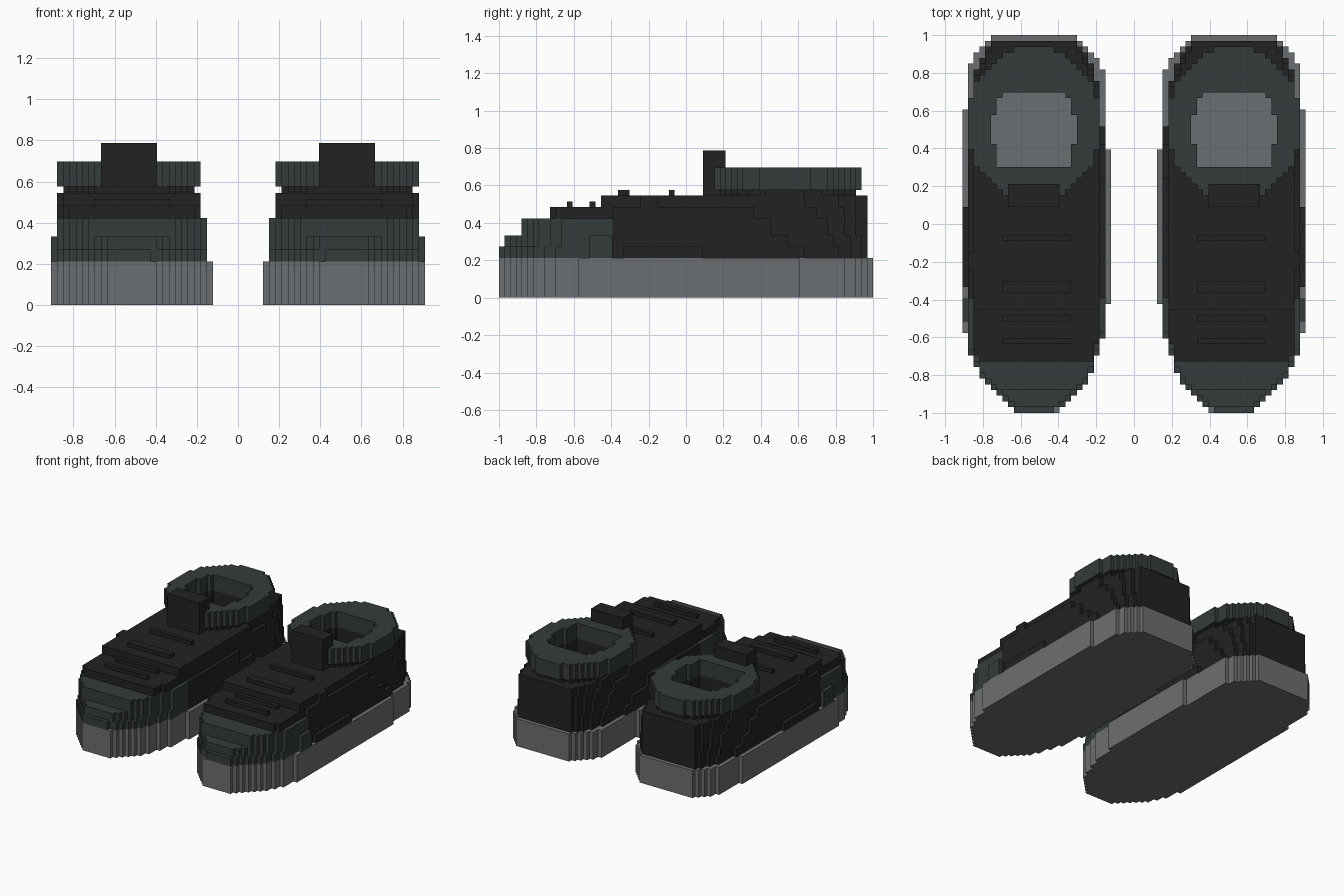
import bpy, bmesh, math

if "Cube" in bpy.data.objects:
    bpy.data.objects.remove(bpy.data.objects["Cube"])

U = 1 / 33  # one block


def material(name, rgb):
    m = bpy.data.materials.new(name)
    m.diffuse_color = (*rgb, 1)
    m.use_nodes = True
    m.node_tree.nodes["Principled BSDF"].inputs["Base Color"].default_value = m.diffuse_color
    return m


BLACK = material("black fabric", (0.016, 0.016, 0.016))
GREEN = material("dark grey green", (0.035, 0.044, 0.044))
GREY = material("grey rubber", (0.148, 0.157, 0.166))


def front(y, start, first, direction, last):
    """Edge position behind the toe; 'start' lists the row where each step begins."""
    n = sum(1 for s in start if y >= s) - 1
    x = first + direction * max(n, 0)
    return min(x, last) if direction > 0 else max(x, last)


def back(y, ends, first, direction):
    """Edge position ahead of the heel; 'ends' lists the row where each step ends."""
    return first + direction * sum(1 for e in ends if y >= e)


OUT_TOE = [-33, -32, -31, -30, -29, -28, -27, -25, -23, -19]
IN_TOE = [-33, -32, -31, -30, -29, -28, -26, -23, -20, -14]


def outline(y, shift, out_ends, in_ends, out_max=30, in_min=4):
    xo = min(front(y - shift, OUT_TOE, 21, 1, out_max), back(y, out_ends, 30, -1))
    xi = max(front(y - shift, IN_TOE, 13, -1, in_min), back(y, in_ends, 4, 1))
    return xi, xo


def in_hole(x, y):
    """Foot opening with stepped corners."""
    if 14 <= y < 19:
        return 10 <= x < 25
    return 11 <= x < 24 and 10 <= y < 23 and not (y == 22 and x in (11, 23))


def box(x0, x1, y0, y1, z0, z1):
    return {(x, y, z) for x in range(x0, x1) for y in range(y0, y1) for z in range(z0, z1)}


def ellipse(rx, ry, z0, z1):
    return {(x, y, z) for x in range(4, 31) for y in range(2, 33) for z in range(z0, z1)
            if ((x - 17) / rx) ** 2 + ((y - 17) / ry) ** 2 < 1 and not in_hole(x, y)}


def build(name, cells, mat):
    """Skin a set of blocks, merge flat faces, mirror to the other shoe."""
    bm = bmesh.new()
    verts = {}

    def vert(p):
        if p not in verts:
            verts[p] = bm.verts.new([c * U for c in p])
        return verts[p]

    for c in cells:
        for a in range(3):
            b, d = (a + 1) % 3, (a + 2) % 3
            for s in (0, 1):
                n = list(c)
                n[a] += 2 * s - 1
                if tuple(n) in cells:
                    continue
                quad = []
                for i, j in ((0, 0), (1, 0), (1, 1), (0, 1)):
                    p = list(c)
                    p[a] += s
                    p[b] += i
                    p[d] += j
                    quad.append(vert(tuple(p)))
                bm.faces.new(quad if s else quad[::-1])
    bmesh.ops.dissolve_limit(bm, angle_limit=math.radians(1), verts=bm.verts[:], edges=bm.edges[:])
    me = bpy.data.meshes.new(name)
    bm.to_mesh(me)
    bm.free()
    me.materials.append(mat)
    ob = bpy.data.objects.new(name, me)
    bpy.context.collection.objects.link(ob)
    ob.modifiers.new("other shoe", 'MIRROR').use_mirror_merge = False


# Sole
sole = set()
for y in range(-33, 33):
    xi, xo = outline(y, 0, [20, 28, 30, 31, 32], [13, 27, 29, 30, 31, 32])
    sole |= box(xi, xo, y, y + 1, 0, 7)
build("sole", sole, GREY)

# Upper: z range, first row, toe shift, outer limit, inner limit, heel step rows
LAYERS = [
    (7, 9, -33, 0, 29, 5, [-33, 21, 27, 29, 31], [-33, 17, 25, 28, 30, 31]),
    (9, 11, -32, 1, 29, 5, [-33, 18, 26, 29, 31], [-33, 14, 24, 28, 30, 31]),
    (11, 14, -29, 1, 29, 5, [-33, 15, 25, 28, 30], [-33, 8, 22, 27, 29, 31]),
    (14, 16, -24, 2, 29, 6, [-33, 12, 23, 28, 30], [-33, -33, 20, 26, 29, 31]),
    (16, 18, -15, 2, 29, 6, [-33, -5, 21, 27, 30], [-33, -33, 14, 24, 28, 30]),
]
upper, toe_cap = set(), set()
for z0, z1, y0, shift, omax, imin, oe, ie in LAYERS:
    for y in range(y0, 32):
        xi, xo = outline(y, shift, oe, ie, omax, imin)
        if z0 == 7 and y == -33:
            xi = 14
        if z0 == 14 and y < -13 or z0 == 16 and y < -8:
            xo = min(xo, 28)
        if z0 < 11 and -17 <= y < -13 or z0 == 7 and -11 <= y < 3:
            xo = 30  # bulging side
        row = {c for c in box(xi, xo, y, y + 1, z0, z1) if not in_hole(c[0], c[1])}
        if y < -13 and z0 < 14:
            toe_cap |= row
        else:
            upper |= row
upper |= ellipse(10.4, 13, 18, 19)  # neck under the collar
build("upper", upper, BLACK)
build("toe_cap", toe_cap, GREEN)

# Padded collar, leaving room for the tongue
tongue = box(13, 22, 3, 7, 18, 26)
build("collar", ellipse(11.7, 13.6, 19, 23) - tongue, GREEN)
build("tongue", tongue, BLACK)

# Laces
laces = set()
for y0, y1, z in ((-21, -20, 16), (-17, -16, 16), (-12, -10, 18), (-3, -2, 18)):
    laces |= box(11, 23, y0, y1, z, z + 1)
build("laces", laces, BLACK)
